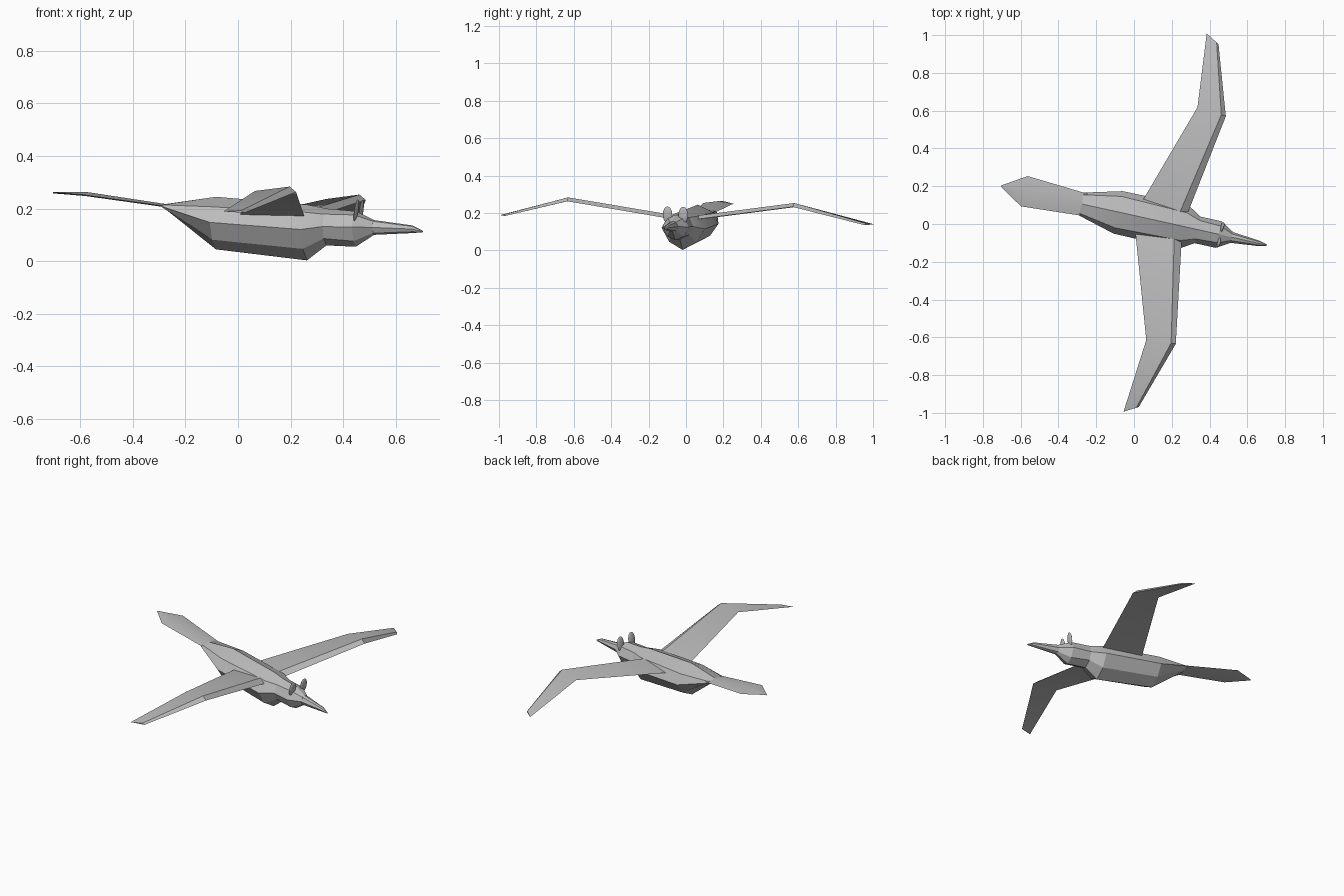
import bpy
import bmesh
from math import radians
from mathutils import Matrix, Vector

old = bpy.data.objects.get("Cube")
if old:
    bpy.data.objects.remove(old, do_unlink=True)

grey = bpy.data.materials.new("plain grey")
grey.use_nodes = True
grey.diffuse_color = (0.5, 0.5, 0.5, 1)
grey.node_tree.nodes["Principled BSDF"].inputs["Base Color"].default_value = (0.5, 0.5, 0.5, 1)

# The bird is built symmetrically along +x, then yawed and banked slightly
PIVOT = Vector((0, 0, 0.18))
POSE = (Matrix.Translation(Vector((0.2, 0, 0)) + PIVOT)
        @ Matrix.Rotation(radians(-12.4), 4, 'Z')
        @ Matrix.Rotation(radians(-1.4), 4, 'X')
        @ Matrix.Translation(-PIVOT))


def finish(name, bm, angle):
    """Turn a bmesh into a posed, shaded object."""
    bmesh.ops.recalc_face_normals(bm, faces=bm.faces)
    bm.transform(POSE)
    mesh = bpy.data.meshes.new(name)
    bm.to_mesh(mesh)
    bm.free()
    mesh.materials.append(grey)
    obj = bpy.data.objects.new(name, mesh)
    bpy.context.collection.objects.link(obj)
    bpy.ops.object.select_all(action='DESELECT')
    obj.select_set(True)
    bpy.context.view_layer.objects.active = obj
    bpy.ops.object.shade_smooth_by_angle(angle=radians(angle))
    return obj


def loft(name, rings, angle=30):
    """Skin a list of equal-length closed rings and cap both ends."""
    bm = bmesh.new()
    loops = [[bm.verts.new(p) for p in ring] for ring in rings]
    count = len(loops[0])
    for a, b in zip(loops, loops[1:]):
        for i in range(count):
            j = (i + 1) % count
            bm.faces.new((a[i], a[j], b[j], b[i]))
    bm.faces.new(loops[0])
    bm.faces.new(loops[-1])
    return finish(name, bm, angle)


def body_ring(x, top, upper, side, lower, bottom):
    """Eight-sided section: ridge, three (half width, height) pairs, keel."""
    half = [upper, side, lower]
    ring = [(x, 0, top)] + [(x, w, z) for w, z in half] + [(x, 0, bottom)]
    return ring + [(x, -w, z) for w, z in reversed(half)]


# Body, neck and head
loft("body", [
    body_ring(-0.49, 0.217, (0.05, 0.213), (0.062, 0.207), (0.04, 0.203), 0.2),
    body_ring(-0.29, 0.245, (0.085, 0.205), (0.115, 0.145), (0.07, 0.08), 0.045),
    body_ring(0.065, 0.215, (0.075, 0.185), (0.118, 0.118), (0.075, 0.045), 0.003),
    body_ring(0.14, 0.2, (0.05, 0.178), (0.072, 0.13), (0.05, 0.085), 0.06),
    body_ring(0.255, 0.19, (0.045, 0.175), (0.072, 0.128), (0.045, 0.075), 0.055),
    body_ring(0.325, 0.157, (0.018, 0.152), (0.03, 0.128), (0.018, 0.106), 0.1),
], 20)

# Beak
loft("beak", [
    body_ring(0.32, 0.157, (0.018, 0.152), (0.03, 0.128), (0.018, 0.106), 0.1),
    body_ring(0.475, 0.136, (0.009, 0.132), (0.014, 0.122), (0.009, 0.112), 0.107),
    body_ring(0.515, 0.116, (0.003, 0.115), (0.004, 0.113), (0.003, 0.111), 0.11),
], 20)

# Tail feathers: a thin fan with a soft central ridge
tail = []
for x, width, z, ridge in ((-0.47, 0.06, 0.207, 0.008),
                           (-0.8, 0.082, 0.252, 0.012),
                           (-0.925, 0.004, 0.262, 0.002)):
    tail.append([(x, width, z), (x, 0, z + ridge), (x, -width, z), (x, 0, z - 0.004)])
loft("tail", tail)

# Wings: leading edge, ridge just behind it, thin trailing edge
stations = [  # leading (x, y), trailing (x, y), height, thickness
    ((0.066, 0.05), (-0.19, 0.05), 0.165, 0.02),
    ((0.157, 0.617), (0, 0.631), 0.248, 0.02),
    ((0.037, 0.984), (-0.036, 1.025), 0.16, 0.008),
]
for label, sign in (("left", 1), ("right", -1)):
    rings = []
    for lead, trail, z, thick in stations:
        front = Vector((lead[0], sign * lead[1], z))
        back = Vector((trail[0], sign * trail[1], z + 0.004))
        ridge = front.lerp(back, 0.16) + Vector((0, 0, thick))
        rings.append([front, ridge, back])
    loft(label + "_wing", rings)

    # Upright oval disc on the head
    bm = bmesh.new()
    place = (Matrix.Translation((0.265, sign * 0.043, 0.19))
             @ Matrix.Rotation(radians(8), 4, 'Y')
             @ Matrix.Diagonal((0.007, 0.026, 0.045, 1)))
    bmesh.ops.create_uvsphere(bm, u_segments=10, v_segments=8, radius=1, matrix=place)
    finish(label + "_head_disc", bm, 40)
